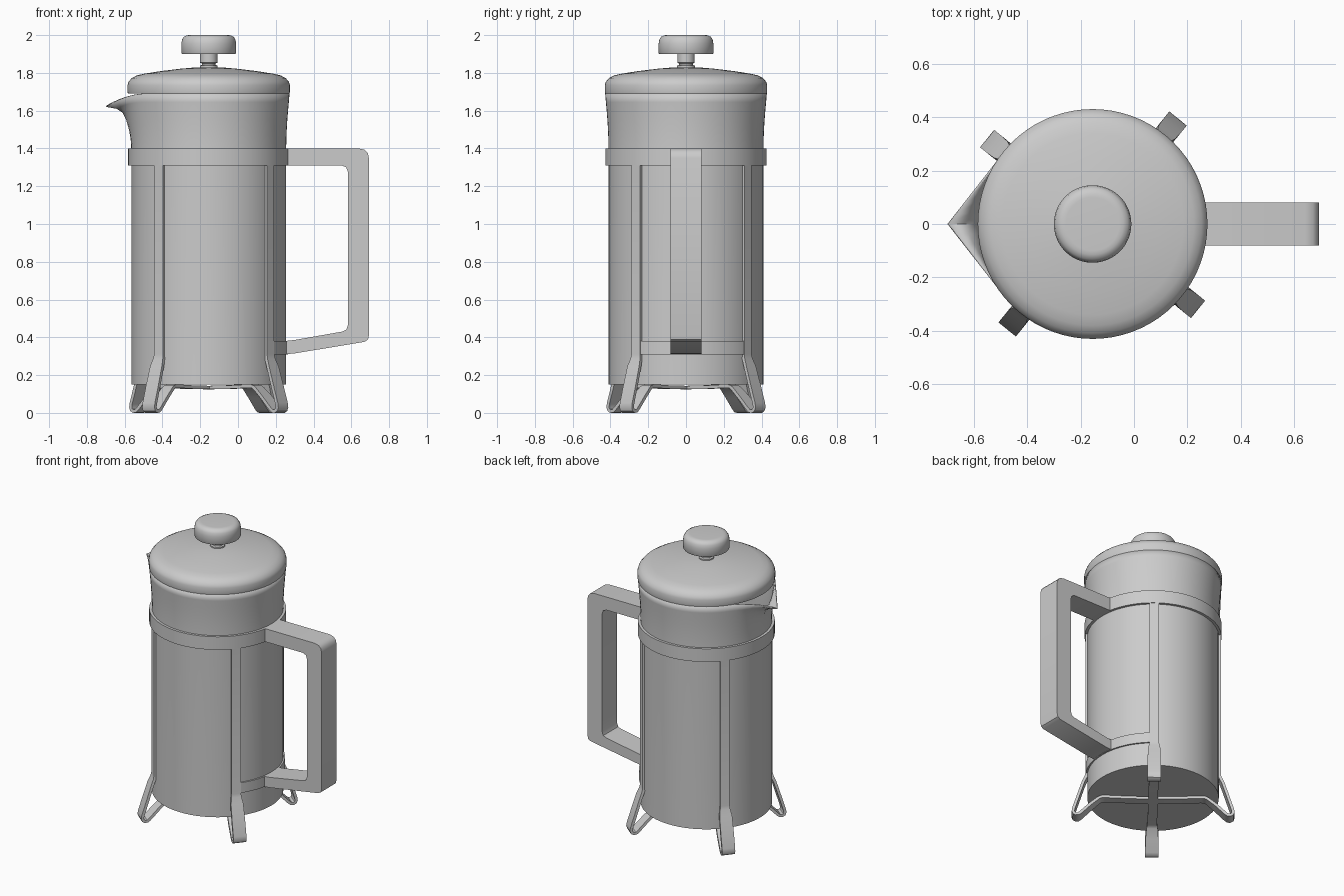
import bpy, bmesh
from math import sin, cos, pi, radians, acos

if "Cube" in bpy.data.objects:
    bpy.data.objects.remove(bpy.data.objects["Cube"])

CX = -0.155      # axis of the pot
SEG = 72


def finish(name, bm, recalc=True):
    bmesh.ops.remove_doubles(bm, verts=bm.verts, dist=1e-5)
    if recalc:
        bmesh.ops.recalc_face_normals(bm, faces=bm.faces)
    me = bpy.data.meshes.new(name)
    bm.to_mesh(me)
    bm.free()
    ob = bpy.data.objects.new(name, me)
    bpy.context.collection.objects.link(ob)
    bpy.ops.object.select_all(action='DESELECT')
    ob.select_set(True)
    bpy.context.view_layer.objects.active = ob
    bpy.ops.object.shade_smooth_by_angle(angle=radians(35))
    return ob


def skin(bm, rings, closed):
    """Join rows of points with quads."""
    rows = [[bm.verts.new(p) for p in r] for r in rings]
    n = len(rows[0])
    for a, b in zip(rows, rows[1:]):
        for j in range(n if closed else n - 1):
            k = (j + 1) % n
            bm.faces.new((a[j], a[k], b[k], b[j]))
    return rows


def lathe(name, profile, start=0, sweep=360, warp=None, recalc=True):
    bm = bmesh.new()
    full = sweep == 360
    n = SEG if full else max(2, round(SEG * sweep / 360))
    angles = [radians(start + sweep * j / n) for j in range(n if full else n + 1)]
    rings = []
    for p in profile:
        row = []
        for a in angles:
            r, z = warp(p, a) if warp else p[:2]
            row.append((CX + r * cos(a), r * sin(a), z))
        rings.append(row)
    rows = skin(bm, rings, full)
    if not full:
        for j in (0, -1):
            bm.faces.new([r[j] for r in rows[:-1]])
    return finish(name, bm, recalc)


# Vessel: the rim is drawn out to a pointed spout along tangent lines
TANGENT = acos(0.43 / 0.545)


def spout(p, a):
    r, z, pull, dip = p
    off = abs(a - pi)
    if off >= TANGENT or r == 0:
        return r, z
    extra = 0.43 / cos(TANGENT - off) - 0.43
    return r + extra * pull, z - dip * extra / 0.115


vessel = lathe("vessel", [
    (0, 0.15, 0, 0), (0.41, 0.15, 0, 0), (0.41, 1.40, 0, 0), (0.411, 1.45, 0.02, 0),
    (0.413, 1.50, 0.08, 0), (0.416, 1.55, 0.18, 0), (0.42, 1.60, 0.32, 0.01),
    (0.424, 1.645, 0.55, 0.035), (0.428, 1.69, 1, 0.07)], warp=spout, recalc=False)
mod = vessel.modifiers.new("wall", 'SOLIDIFY')
mod.thickness = 0.008
mod.offset = -1

# Lid, stem and knob
lathe("lid", [(0, 1.69), (0.428, 1.69), (0.43, 1.70), (0.43, 1.735), (0.425, 1.752),
              (0.408, 1.772), (0.38, 1.787), (0.34, 1.796), (0.25, 1.81),
              (0.15, 1.822), (0.07, 1.829), (0, 1.83)])
lathe("stem", [(0, 1.82), (0.047, 1.82), (0.047, 1.838), (0.036, 1.842), (0.036, 1.85),
               (0.046, 1.854), (0.046, 1.905), (0, 1.905)])
lathe("knob", [(0, 1.90), (0.142, 1.90), (0.145, 1.905), (0.145, 1.955), (0.141, 1.977),
               (0.132, 1.991), (0.115, 1.999), (0.10, 2.0), (0, 2.0)])


# Frame bands
def band(r0, r1, z0, z1):
    return [(r0, z0), (r1, z0), (r1, z1), (r0, z1), (r0, z0)]


lathe("upper_band", band(0.407, 0.427, 1.31, 1.40))
lathe("lower_band", band(0.407, 0.42, 0.31, 0.38), start=-39, sweep=90)

# Two long straps, each forming a pair of uprights and hairpin feet
HALF = [(0.413, 1.33, 0.06), (0.413, 0.31, 0.06), (0.418, 0.285, 0.065), (0.435, 0.245, 0.08),
        (0.468, 0.14, 0.084), (0.496, 0.05, 0.084), (0.499, 0.03, 0.084), (0.494, 0.016, 0.084),
        (0.482, 0.009, 0.084), (0.466, 0.010, 0.084), (0.452, 0.021, 0.084), (0.39, 0.085, 0.08),
        (0.34, 0.13, 0.07), (0.325, 0.139, 0.065), (0.30, 0.142, 0.06), (0.15, 0.136, 0.06)]
path = HALF + [(0, 0.134, 0.06)] + [(-r, z, w) for r, z, w in reversed(HALF)]
for i, ang in enumerate((51, 141)):
    c, s = cos(radians(ang)), sin(radians(ang))
    bm = bmesh.new()
    rings = []
    for k, (r, z, w) in enumerate(path):
        a, b = path[max(k - 1, 0)], path[min(k + 1, len(path) - 1)]
        dr, dz = b[0] - a[0], b[1] - a[1]
        ln = (dr * dr + dz * dz) ** 0.5
        nr, nz = -dz / ln * 0.009, dr / ln * 0.009
        row = []
        for e, t in ((1, 1), (1, -1), (-1, -1), (-1, 1)):
            rr, zz, ww = r + nr * e, z + nz * e, t * w / 2
            row.append((CX + rr * c - ww * s, rr * s + ww * c, max(zz, 0)))
        rings.append(row)
    rows = skin(bm, rings, True)
    bm.faces.new(rows[0])
    bm.faces.new(rows[-1])
    finish(f"leg_strap_{i + 1}", bm)

# Handle: a rounded C profile with thickness in y
outline = [(0.245, 1.40), (0.64, 1.40), (0.67, 1.393), (0.687, 1.375), (0.693, 1.35),
           (0.693, 0.41), (0.688, 0.388), (0.67, 0.376), (0.30, 0.315), (0.245, 0.31),
           (0.245, 0.38), (0.30, 0.386), (0.55, 0.43), (0.573, 0.44), (0.582, 0.465),
           (0.582, 1.275), (0.573, 1.30), (0.55, 1.31), (0.245, 1.31)]
bm = bmesh.new()
rows = skin(bm, [[(x, y, z) for x, z in outline] for y in (-0.081, 0.081)], True)
bm.faces.new(rows[0])
bm.faces.new(rows[1])
finish("handle", bm)
